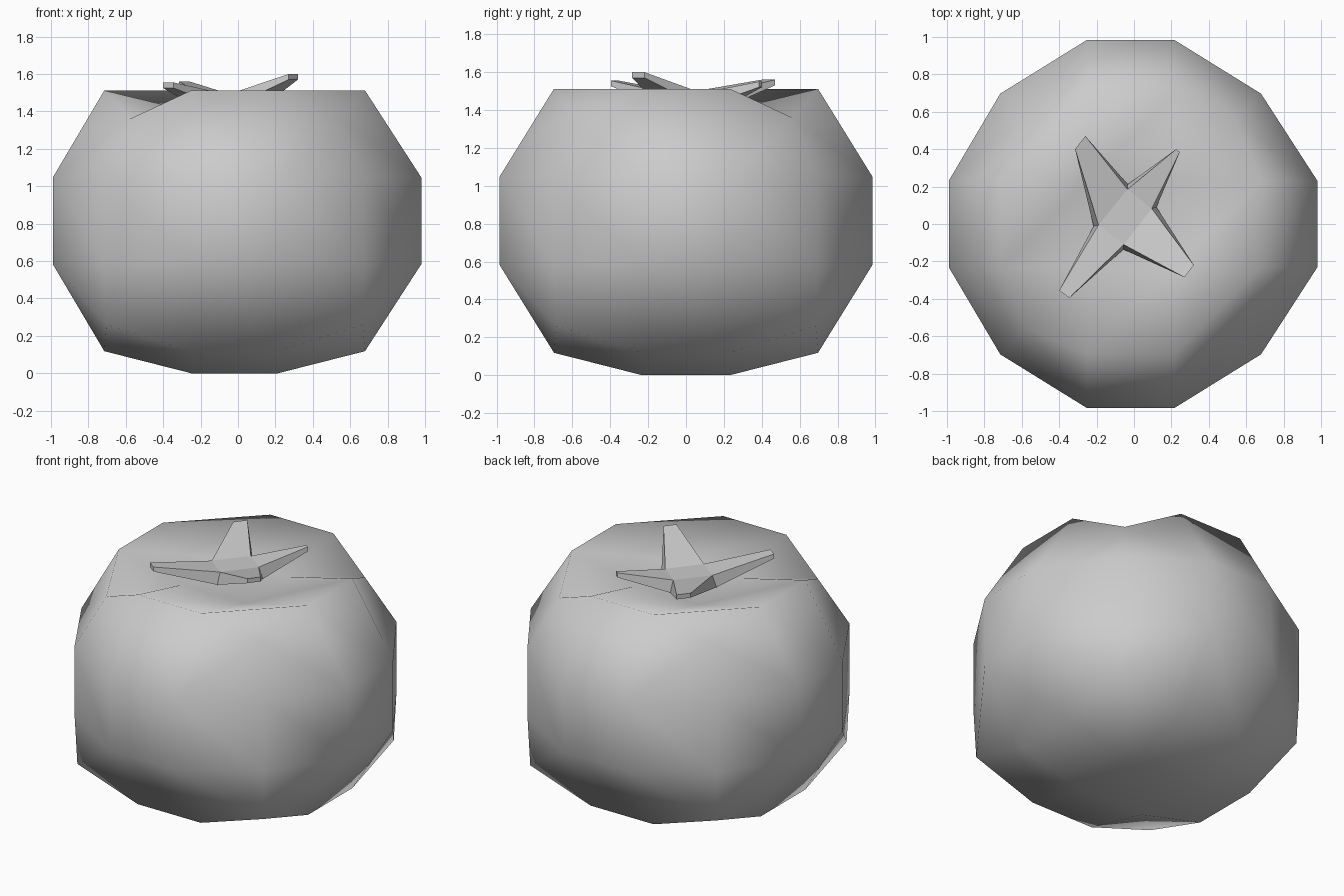
import bpy, bmesh
from mathutils import Vector

if "Cube" in bpy.data.objects:
    bpy.data.objects.remove(bpy.data.objects["Cube"])


def finish(bm, name, smooth):
    bmesh.ops.recalc_face_normals(bm, faces=bm.faces)
    for f in bm.faces:
        f.smooth = smooth
    me = bpy.data.meshes.new(name)
    bm.to_mesh(me)
    bm.free()
    ob = bpy.data.objects.new(name, me)
    bpy.context.collection.objects.link(ob)
    return ob


# Fruit body: a 3x3-per-side cube rounded by vertex class
bm = bmesh.new()
bmesh.ops.create_cube(bm, size=2)
bmesh.ops.subdivide_edges(bm, edges=bm.edges[:], cuts=2, use_grid_fill=True)
grid = {v: v.co.copy() for v in bm.verts}
big = {v: sum(abs(c) > 0.9 for c in p) for v, p in grid.items()}
for v, p in grid.items():
    sign = [1 if c > 0 else -1 for c in p]
    outer = {1: 0.985, 2: 0.697, 3: 0.685}[big[v]]
    x, y, z = [s * (outer if abs(c) > 0.9 else 0.232) for s, c in zip(sign, p)]
    z += 0.815
    if big[v] == 3:                      # bottom corners bulge, top corners tuck in
        if p.z > 0:
            x, y, z = sign[0] * 0.56, sign[1] * 0.56, 1.36
        else:
            z = 0.26
    if big[v] == 1 and abs(p.z) > 0.9:   # dimple on top, flat base
        z = 1.40 if p.z > 0 else 0.0
    v.co = (x - 0.018 if abs(p.x) < 0.9 or big[v] > 1 else x - 0.005, y, z)

# Creases across the corner panels
for f in [f for f in bm.faces if any(big[v] == 3 for v in f.verts)]:
    top = all(grid[v].z > 0.9 for v in f.verts)
    corner = next(v for v in f.verts if big[v] == 3)
    across = top and grid[corner].x * grid[corner].y < 0
    want = (2,) if across else (1, 3)
    a, b = [v for v in f.verts if big[v] in want]
    bmesh.utils.face_split(f, a, b)
finish(bm, "fruit_body", True)

# Leafy cap: square hub with four tapering, rising sepals
hub = [(-0.035, 0.185), (0.095, 0.082), (-0.055, -0.11), (-0.19, -0.005)]
# each tip: two corners and top height, lying between hub corner i and i+1
tips = [((0.225, 0.40), (0.245, 0.385), 1.55),
        ((0.32, -0.22), (0.27, -0.285), 1.60),
        ((-0.345, -0.395), (-0.40, -0.355), 1.555),
        ((-0.315, 0.40), (-0.26, 0.47), 1.56)]
mid = Vector((-0.045, 0.035))
bm = bmesh.new()
upper = [bm.verts.new((x, y, 1.49)) for x, y in hub]
lower = []
for x, y in hub:
    q = mid + (Vector((x, y)) - mid) * 1.18
    lower.append(bm.verts.new((q.x, q.y, 1.415)))
bm.faces.new(upper)
bm.faces.new(lower[::-1])
for i, (a, b, z) in enumerate(tips):
    j = (i + 1) % 4
    ta, tb = [bm.verts.new((*p, z)) for p in (a, b)]
    la, lb = [bm.verts.new((*p, z - 0.03)) for p in (a, b)]
    for face in ((upper[i], ta, tb, upper[j]), (lower[i], lower[j], lb, la),
                 (upper[i], lower[i], la, ta), (tb, lb, lower[j], upper[j]),
                 (ta, la, lb, tb)):
        bm.faces.new(face)
finish(bm, "leafy_cap", False)
